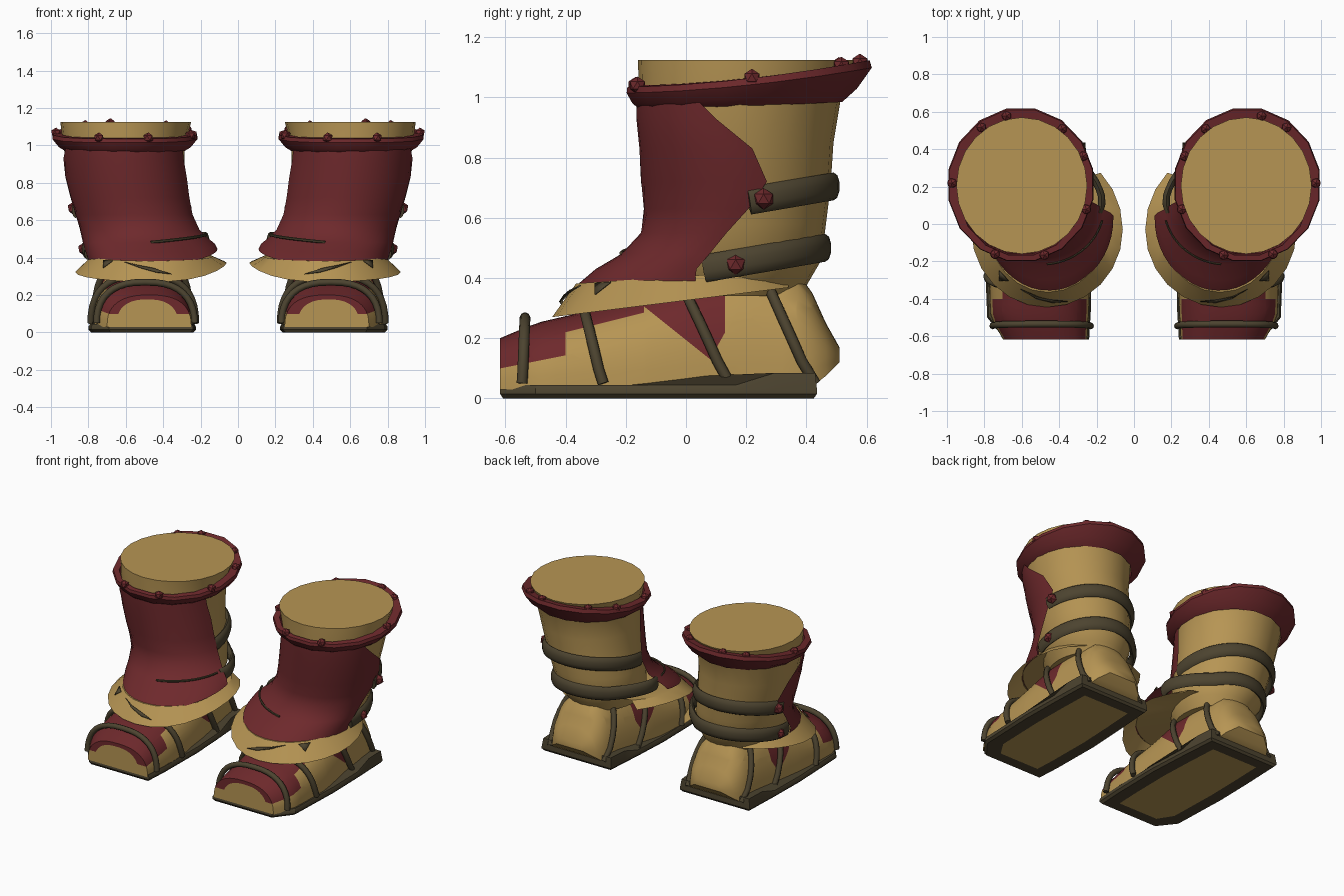
import bpy, bmesh, math
from mathutils import Vector

if "Cube" in bpy.data.objects:
    bpy.data.objects.remove(bpy.data.objects["Cube"])

def material(name, col):
    m = bpy.data.materials.new(name)
    m.diffuse_color = (*col, 1)
    m.use_nodes = True
    m.node_tree.nodes["Principled BSDF"].inputs["Base Color"].default_value = m.diffuse_color
    return m

TAN = material("tan_leather", (0.47, 0.30, 0.088))
RED = material("dark_red", (0.155, 0.022, 0.025))
BROWN = material("dark_brown", (0.073, 0.057, 0.029))

def lerp_table(table, u):
    """Linear lookup; the first column is the key."""
    if u <= table[0][0]:
        return table[0][1:]
    for a, b in zip(table, table[1:]):
        if u <= b[0]:
            f = (u - a[0]) / (b[0] - a[0])
            return [p + (q - p) * f for p, q in zip(a[1:], b[1:])]
    return table[-1][1:]

def finish(name, bm, mats, angle=40, thickness=0):
    """Make the object, smooth it, and mirror it to the other boot."""
    bmesh.ops.recalc_face_normals(bm, faces=bm.faces)
    me = bpy.data.meshes.new(name)
    bm.to_mesh(me)
    bm.free()
    for m in mats:
        me.materials.append(m)
    me.shade_smooth()
    me.set_sharp_from_angle(angle=math.radians(angle))
    ob = bpy.data.objects.new(name, me)
    bpy.context.collection.objects.link(ob)
    if thickness:
        s = ob.modifiers.new("thickness", "SOLIDIFY")
        s.thickness, s.offset = thickness, 0
    ob.modifiers.new("other_boot", "MIRROR").use_mirror_merge = False
    return ob

def loft(rows, closed=True, caps=True, wrap=False):
    bm = bmesh.new()
    vs = [[bm.verts.new(p) for p in r] for r in rows]
    n = len(rows[0])
    pairs = list(zip(vs, vs[1:])) + ([(vs[-1], vs[0])] if wrap else [])
    for a, b in pairs:
        for i in range(n if closed else n - 1):
            j = (i + 1) % n
            bm.faces.new((a[i], a[j], b[j], b[i]))
    if caps:
        bm.faces.new(vs[0])
        bm.faces.new(vs[-1])
    return bm

def tube(name, pts, ref, ra, rb, mat, sides=8):
    """Tube with oval section: ra along ref, rb across it."""
    pts = [Vector(p) for p in pts]
    rows = []
    for i, p in enumerate(pts):
        t = (pts[min(i + 1, len(pts) - 1)] - pts[max(i - 1, 0)]).normalized()
        side = t.cross(Vector(ref)).normalized()
        up = side.cross(t)
        rows.append([p + up * ra * math.cos(k * math.tau / sides) + side * rb * math.sin(k * math.tau / sides)
                     for k in range(sides)])
    return finish(name, loft(rows), [mat], angle=50)

def ring_point(cx, cy, rx, ry, deg, z):
    """Angle 0 faces front, +90 faces the outer side."""
    t = math.radians(deg)
    return Vector((cx + rx * math.sin(t), cy - ry * math.cos(t), z))

# Leg shaft: z, cx, cy, rx, ry
LEG = [(0.34, .51, .13, .21, .25), (0.40, .515, .14, .245, .275), (0.46, .53, .155, .275, .295),
       (0.58, .545, .165, .285, .30), (0.7, .57, .17, .295, .31), (0.85, .595, .17, .31, .32),
       (1.0, .61, .18, .325, .335), (1.125, .60, .205, .35, .365)]
finish("leg_shaft", loft([[ring_point(*r[1:], k * 15, r[0]) for k in range(24)] for r in LEG]), [TAN])

# Foot: y, cx, half width, bottom, top, roundness of section
FOOT = [(-.618, .475, .225, .03, .20, .8), (-.5, .505, .262, .03, .25, .8), (-.35, .505, .268, .03, .285, .75),
        (-.15, .51, .265, .03, .34, .75), (0, .51, .255, .03, .40, .8), (.2, .515, .23, .03, .44, .95),
        (.37, .52, .21, .03, .42, 1), (.42, .52, .195, .04, .35, .95), (.465, .52, .165, .075, .25, .85),
        (.51, .52, .10, .12, .17, .8)]

def foot_point(y, deg, out=0.0):
    cx, hw, zb, zt, e = lerp_table(FOOT, y)
    c, s = math.cos(math.radians(deg)), math.sin(math.radians(deg))
    x = cx + math.copysign((hw + out) * abs(c) ** e, c)
    return Vector((x, y, zb + (zt - zb + out) * max(s, 0) ** .78))

def is_red(c):
    toe_wrap = c.y < -.4 and c.z > .10 + .2 * (c.y + .615)
    instep = -.4 <= c.y < -.14 and c.z > .22 + .25 * (c.y + .4)
    wedge = -.14 <= c.y < .13 and c.z > .13 + max(.8 * (.08 - c.y), 1.8 * (c.y - .08))
    return toe_wrap or instep or wedge

foot_ys = [-.618] + [-.58 + i * .05 for i in range(20)] + [.42, .465, .51]
sections = [[foot_point(y, a * 7.5) for a in range(25)] for y in foot_ys]
toe_rim = [Vector((.51 + (p.x - .51) * .74, p.y, .03 + (p.z - .03) * .86)) for p in sections[0]]
bm = loft([toe_rim] + sections)
# Cut clean borders between wrap and bare leather: y, z of a border point, slope (None = upright)
for y, z, k in ((-.4, 0, None), (-.14, 0, None), (.13, 0, None), (-.615, .10, .2), (-.4, .22, .25),
                (.08, .13, -.8), (.08, .13, 1.8)):
    no = Vector((0, 1, 0)) if k is None else Vector((0, -k, 1))
    bmesh.ops.bisect_plane(bm, geom=bm.verts[:] + bm.edges[:] + bm.faces[:], plane_co=(0, y, z), plane_no=no)
bare_toe = max((f for f in bm.faces if f.calc_center_median().y < -.617), key=lambda f: f.calc_area())
for f in bm.faces:
    c = f.calc_center_median()
    inside_rim = c.y < -.617 and len(f.verts) > 6
    f.material_index = int(is_red(c) and not inside_rim)
finish("foot", bm, [TAN, RED])

# Sole with a raised heel and a tan panel underneath
OUT = [(.24, -.618), (.69, -.618), (.785, -.50), (.80, -.1), (.795, .17), (.79, .3), (.785, .435),
       (.26, .435), (.25, .3), (.24, .17), (.225, -.1), (.23, -.45)]

def sole_ring(kx, ky, z, heel=0):
    return [(.51 + (x - .51) * kx, -.09 + (y + .09) * ky, z + heel * min(max((y - .17) / .13, 0), 1))
            for x, y in OUT]

bm = loft([sole_ring(.66, .84, 0), sole_ring(.95, .98, 0), sole_ring(1, 1, .015), sole_ring(1, 1, .03),
           sole_ring(.97, .99, .045, .04)])
for f in bm.faces:
    f.material_index = int(len(f.verts) > 4 and f.calc_center_median().z < .01)
finish("sole", bm, [BROWN, TAN], angle=30)

# Straps over the foot: y at top, y at bottom, clearance
for top, low, out in ((-.535, -.545, .03), (-.34, -.275, .014), (-.03, .145, .014), (.24, .43, .016)):
    pts = []
    for a in range(0, 181, 9):
        s = math.sin(math.radians(a)) ** 0.78 if 0 < a < 180 else 0
        p = foot_point(low + (top - low) * s, a, .014)
        p.z = max(p.z + (out - .014) * 1.2 * s, .05)
        pts.append(p)
    tube("foot_strap", pts, (0, 1, 0), .018, .018, BROWN)

# Shin guard: z, cx, cy, rx, ry, inner angle, outer angle
GUARD = [(.383, .455, .03, .345, .385, -92, 90), (.43, .47, .06, .345, .36, -90, 86),
         (.48, .495, .10, .335, .315, -86, 86), (.55, .525, .14, .32, .29, -84, 89),
         (.63, .555, .165, .315, .305, -82, 98), (.72, .575, .17, .32, .32, -80, 108),
         (.83, .595, .17, .328, .325, -78, 99), (.93, .61, .175, .332, .34, -74, 77), (.99, .615, .18, .335, .345, -72, 66)]
rows = []
for z, cx, cy, rx, ry, a0, a1 in GUARD:
    row = []
    for k in range(23):
        a = a0 + (a1 - a0) * k / 22
        lift = .06 * max(0, (-a - 40) / 50) * max(0, (.55 - z) / .16)
        row.append(ring_point(cx, cy, rx, ry, a, z + lift))
    rows.append(row)
finish("shin_guard", loft(rows, closed=False, caps=False), [RED], angle=60)

# Cord crossing the shin guard
tube("guard_cord", [ring_point(.495, .10, .337, .317, a, .485 + .035 * (-a - 10) / 60)
                    for a in range(-75, -4, 5)], (0, 0, 1), .008, .006, BROWN, 6)

# Ankle skirt: flat shelf from the leg, then a sloping brim
def skirt_point(deg, v):
    back = abs(deg) > 90
    p = ring_point(.46, .0, .325, .365, deg, 0)
    q = ring_point(.465, -.03, .405, .415 if not back else .43, deg, 0)
    p.z = .383 + .05 * (p.y + .35) / .75
    q.z = .270 + .125 * (q.y + .445) + .05 * max(0, -math.sin(math.radians(deg))) ** 3
    if v < 0:
        return ring_point(.51, .13, .20, .23, deg, p.z + .005)
    return p.lerp(q, v)

finish("ankle_skirt", loft([[skirt_point(a, v) for a in range(-135, 151, 15)] for v in (-1, 0, 1)],
                           closed=False, caps=False), [TAN], angle=30)

# Tear marks on the skirt front
for shape in (((-16, .72), (-4, .62), (10, .4), (25, .15), (12, .28), (-2, .42)),
              ((38, .12), (50, .12), (44, .5))):
    bm = bmesh.new()
    bm.faces.new([bm.verts.new(skirt_point(a, v) + Vector((.006 * math.sin(math.radians(a)), -.007, .008)))
                  for a, v in shape])
    finish("skirt_tear", bm, [BROWN], thickness=.004)

# Straps round the back of the leg: z at side, slope, y at side, start and end angle, inner flare
for z0, slope, y0, a0, a1, flare in ((.655, .17, .2, 97, 281, 0), (.43, .17, .05, 72, 287, .08)):
    pts = []
    for k in range(29):
        a = a0 + (a1 - a0) * k / 28
        f = max(0, min(1, (a - 225) / 50))
        cx, cy, rx, ry = lerp_table(LEG, z0 + .04)
        p = ring_point(cx, cy, rx + .008 + flare * f, ry + .012, a, 0)
        p.z = z0 + slope * (p.y - y0) + .6 * flare * f
        pts.append(p)
    tube("leg_strap", pts, (0, 0, 1), .046, .02, BROWN, 10)

# Flared cuff: radius, z at front, z at back
PROFILE = [(.325, .965, .985), (.36, .98, 1.03), (.395, 1.015, 1.10), (.39, 1.035, 1.125), (.34, 1.04, 1.11)]

def cuff_point(r, zf, zb, deg):
    u = (1 - math.cos(math.radians(deg))) / 2
    f = (r - .325) / .07
    return ring_point(.605, .18 + .03 * f, r, r + .02, deg, zf + (zb - zf) * u ** 1.7)

finish("cuff", loft([[cuff_point(*p, k * 22.5 + 11) for k in range(16)] for p in PROFILE],
                    caps=False, wrap=True), [RED], angle=35)

# Studs on the cuff rim and at the strap ends
def stud(name, p, r):
    bm = bmesh.new()
    bmesh.ops.create_icosphere(bm, subdivisions=1, radius=r)
    bmesh.ops.translate(bm, verts=bm.verts, vec=p)
    finish(name, bm, [RED], angle=25)

for a in (-72, -20, 22, 93, 145, 168, -115, -143):
    stud("cuff_stud", cuff_point(.368, 1.04, 1.118, a), .029)
stud("strap_stud", (.878, .258, .663), .036)
stud("strap_stud", (.822, .165, .445), .036)
